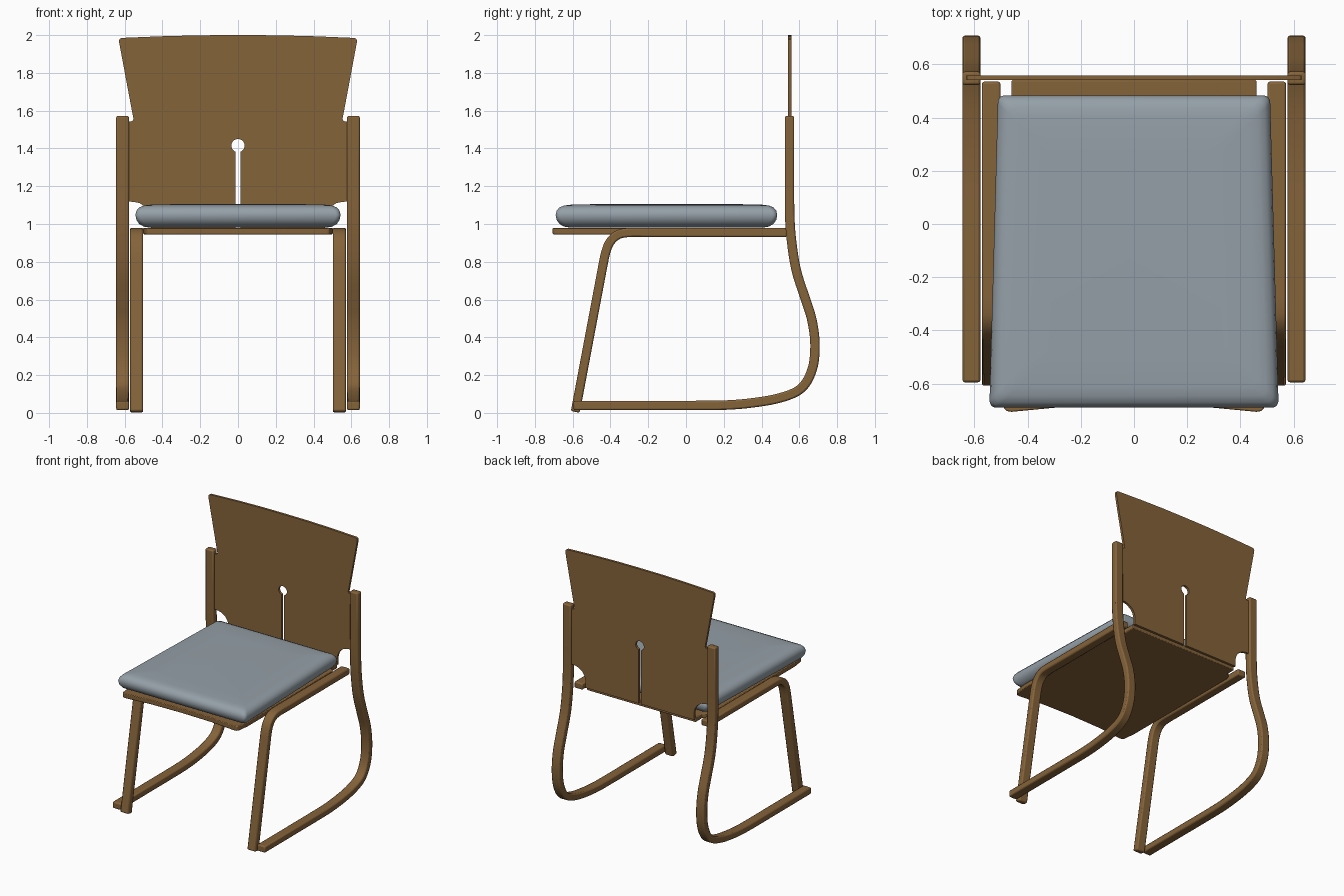
import bpy, bmesh, math
from mathutils import Vector

if "Cube" in bpy.data.objects:
    bpy.data.objects.remove(bpy.data.objects["Cube"])


def material(name, rgb):
    m = bpy.data.materials.new(name)
    m.diffuse_color = (*rgb, 1)
    m.use_nodes = True
    m.node_tree.nodes["Principled BSDF"].inputs["Base Color"].default_value = m.diffuse_color
    return m


WOOD = material("brown wood", (0.235, 0.125, 0.042))
FABRIC = material("blue grey fabric", (0.30, 0.35, 0.39))


def finish(name, bm, mat, bevel=0, segments=2, mirror=False, angle=35):
    bmesh.ops.recalc_face_normals(bm, faces=bm.faces)
    me = bpy.data.meshes.new(name)
    bm.to_mesh(me)
    bm.free()
    me.materials.append(mat)
    for p in me.polygons:
        p.use_smooth = True
    me.set_sharp_from_angle(angle=math.radians(angle))
    ob = bpy.data.objects.new(name, me)
    bpy.context.collection.objects.link(ob)
    if mirror:
        ob.modifiers.new("Mirror", 'MIRROR')
    if bevel:
        b = ob.modifiers.new("Bevel", 'BEVEL')
        b.width, b.segments = bevel, segments
        b.limit_method, b.angle_limit = 'ANGLE', math.radians(40)
    return ob


def smooth_path(pts, steps=5):
    """Catmull-Rom through 2D points."""
    p = [Vector(q) for q in pts]
    p = [2 * p[0] - p[1]] + p + [2 * p[-1] - p[-2]]
    out = []
    for i in range(1, len(p) - 2):
        a, b, c, d = p[i - 1:i + 3]
        for k in range(steps):
            t = k / steps
            out.append(0.5 * (2 * b + (c - a) * t + (2 * a - 5 * b + 4 * c - d) * t * t
                              + (3 * b - a - 3 * c + d) * t ** 3))
    return out + [p[-2]]


def bent_strip(name, path, x0, x1, half):
    """Rectangular bar swept along a path of (y, z) points, mirrored in x."""
    bm = bmesh.new()
    rings = []
    for i, c in enumerate(path):
        t = (path[min(i + 1, len(path) - 1)] - path[max(i - 1, 0)]).normalized()
        n = Vector((-t.y, t.x)) * half
        a, b = c + n, c - n
        rings.append([bm.verts.new(v) for v in
                      ((x0, *a), (x1, *a), (x1, *b), (x0, *b))])
    for r, s in zip(rings, rings[1:]):
        for k in range(4):
            j = (k + 1) % 4
            bm.faces.new((r[k], r[j], s[j], s[k]))
    bm.faces.new(rings[0])
    bm.faces.new(rings[-1])
    return finish(name, bm, WOOD, 0.009, 2, True)


def plate(name, outline, thickness, bevel=0):
    """Extruded flat outline of 3D points."""
    bm = bmesh.new()
    f = bm.faces.new([bm.verts.new(v) for v in outline])
    new = bmesh.ops.extrude_face_region(bm, geom=[f])["geom"]
    bmesh.ops.translate(bm, vec=thickness,
                        verts=[g for g in new if isinstance(g, bmesh.types.BMVert)])
    return finish(name, bm, WOOD, bevel)


# Outer frame: back post, bulging rear curve and floor runner
bend = smooth_path([(0.548, 1.3), (0.549, 1.05), (0.56, 0.9), (0.585, 0.75), (0.633, 0.6),
                    (0.667, 0.49), (0.683, 0.36), (0.668, 0.23), (0.61, 0.13),
                    (0.5, 0.08), (0.35, 0.053), (0.2, 0.041), (0.0, 0.039)])
bent_strip("outer_frame", [Vector((0.548, 1.572))] + bend + [Vector((-0.595, 0.039))],
           0.577, 0.645, 0.025)

# Inner frame: sloping front leg bent into the seat rail
corner = smooth_path([(-0.44, 0.78), (-0.425, 0.85), (-0.402, 0.905), (-0.36, 0.943),
                      (-0.30, 0.955), (-0.2, 0.955)])
bent_strip("front_leg_and_rail", [Vector((-0.586, 0.005))] + corner + [Vector((0.535, 0.955))],
           0.502, 0.572, 0.024)

# Seat board, notched at the back corners
half = [(0.25, -0.686), (0.46, -0.706), (0.48, -0.703), (0.49, -0.69), (0.502, -0.6),
        (0.502, 0.42), (0.49, 0.445), (0.46, 0.46), (0.46, 0.541)]
outline = [(0, -0.68)] + half + [(-x, y) for x, y in reversed(half)]
plate("seat_board", [(x, y, 0.945) for x, y in outline], (0, 0, 0.035), 0.005)

# Backrest: flared panel with side notches and a keyhole slot
half = [(0.012, 0.97), (0.46, 0.97), (0.46, 1.03), (0.468, 1.06), (0.487, 1.087),
        (0.52, 1.11), (0.55, 1.117), (0.585, 1.119), (0.585, 1.54), (0.56, 1.545),
        (0.553, 1.555), (0.556, 1.57), (0.63, 1.965), (0.628, 1.978), (0.618, 1.985),
        (0.4, 1.994), (0.2, 1.999)]
hole = [(0.035 * math.sin(a), 1.415 - 0.035 * math.cos(a))
        for a in [0.35 + (2 * math.pi - 0.7) * i / 24 for i in range(25)]]
outline = half + [(0, 2.0)] + [(-x, z) for x, z in reversed(half)] + hole[::-1]
plate("backrest", [(x, 0.541, z) for x, z in outline], (0, 0.018, 0))


# Cushion: stacked outlines that puff out at mid height
def cushion_ring(inset, radius):
    front, back = -0.69 + inset, 0.483 - inset
    corners = [(0.543 - inset, front, -90), (0.512 - inset, back, 0),
               (-0.512 + inset, back, 90), (-0.543 + inset, front, 180)]
    pts = []
    for x, y, start in corners:
        cx = x - math.copysign(radius, x)
        cy = y + (radius if y < 0 else -radius)
        for k in range(6):
            a = math.radians(start + 18 * k)
            pts.append((cx + radius * math.cos(a), cy + radius * math.sin(a)))
    return pts


bm = bmesh.new()
rings = []
for z, inset, radius in [(0.981, 0.075, 0.03), (0.986, 0.045, 0.03), (1.0, 0.02, 0.03),
                         (1.022, 0.005, 0.028), (1.048, 0.0, 0.025), (1.07, 0.005, 0.028),
                         (1.088, 0.02, 0.03), (1.098, 0.045, 0.03), (1.102, 0.08, 0.03),
                         (1.105, 0.2, 0.03)]:
    rings.append([bm.verts.new((x, y, z)) for x, y in cushion_ring(inset, radius)])
for r, s in zip(rings, rings[1:]):
    for k in range(len(r)):
        j = (k + 1) % len(r)
        bm.faces.new((r[k], r[j], s[j], s[k]))
bm.faces.new(rings[0])
bm.faces.new(rings[-1])
finish("seat_cushion", bm, FABRIC, angle=60)
